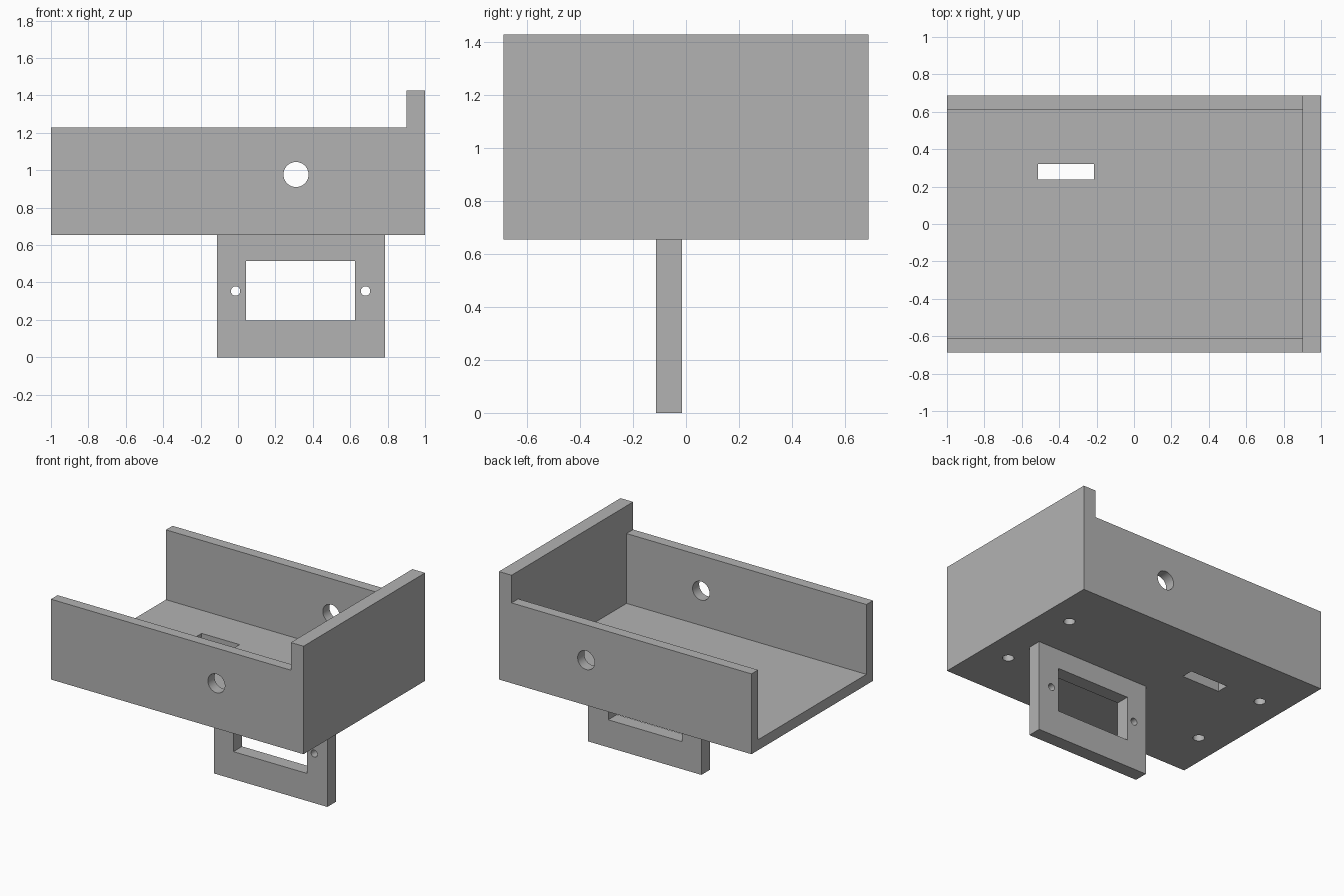
import bpy
import math

cube = bpy.data.objects.get("Cube")
if cube:
    bpy.data.objects.remove(cube, do_unlink=True)

# Overall dimensions
HALF_X, HALF_Y = 1.0, 0.6875
BASE_Z, SIDE_Z, TOP_Z = 0.654, 1.229, 1.427
WALL = 0.075
END_X = 0.9
PLATE_Y = (-0.113, -0.015)

grey = bpy.data.materials.new("plain_grey")
grey.use_nodes = True
colour = (0.45, 0.45, 0.45, 1)
grey.diffuse_color = colour
grey.node_tree.nodes["Principled BSDF"].inputs["Base Color"].default_value = colour


def box(name, xs, ys, zs):
    """Box spanning the given (low, high) ranges."""
    spans = (xs, ys, zs)
    bpy.ops.mesh.primitive_cube_add(size=1, location=[(a + b) / 2 for a, b in spans])
    ob = bpy.context.object
    ob.name = name
    ob.scale = [b - a for a, b in spans]
    bpy.ops.object.transform_apply(location=True, rotation=False, scale=True)
    ob.data.materials.append(grey)
    return ob


def rod(name, radius, length, centre, along_y=True):
    """Round cutter along y or z."""
    bpy.ops.mesh.primitive_cylinder_add(
        vertices=48, radius=radius, depth=length, location=centre,
        rotation=(math.pi / 2 if along_y else 0, 0, 0))
    ob = bpy.context.object
    ob.name = name
    ob.data.materials.append(grey)
    return ob


def cut(target, cutters):
    """Subtract every cutter from the target, then discard the cutters."""
    bpy.context.view_layer.objects.active = target
    for cutter in cutters:
        cutter.hide_render = True
        mod = target.modifiers.new("cut", 'BOOLEAN')
        mod.operation = 'DIFFERENCE'
        mod.solver = 'EXACT'
        mod.object = cutter
        bpy.ops.object.modifier_apply(modifier=mod.name)
        bpy.data.objects.remove(cutter, do_unlink=True)
    bpy.ops.object.select_all(action='DESELECT')
    target.select_set(True)
    bpy.ops.object.shade_smooth_by_angle(angle=math.radians(30))


# Tray: open at the top and one end, with a taller wall at the other end
tray = box("tray", (-HALF_X, HALF_X), (-HALF_Y, HALF_Y), (BASE_Z, TOP_Z))
inner_y = HALF_Y - WALL
cutters = [
    box("cavity", (-2, END_X), (-inner_y, inner_y), (BASE_Z + WALL, 2)),
    box("low_side_trim", (-2, END_X), (-1, 1), (SIDE_Z, 2)),
    box("floor_slot", (-0.513, -0.213), (0.237, 0.322), (0.5, 1)),
    rod("side_hole", 0.067, 3, (0.31, 0, 0.977)),
]
# Blind screw holes in the underside
for sx in (-1, 1):
    for sy in (-1, 1):
        cutters.append(rod("blind_hole", 0.0375, 0.12,
                           (0.803 * sx, 0.307 * sy, BASE_Z), along_y=False))
cut(tray, cutters)

# Hanging mounting plate with a window and two screw holes
plate = box("mounting_plate", (-0.112, 0.787), PLATE_Y, (0, BASE_Z))
cutters = [box("window", (0.043, 0.626), (-1, 1), (0.197, 0.515))]
for x in (-0.013, 0.682):
    cutters.append(rod("screw_hole", 0.025, 1, (x, 0, 0.354)))
cut(plate, cutters)
